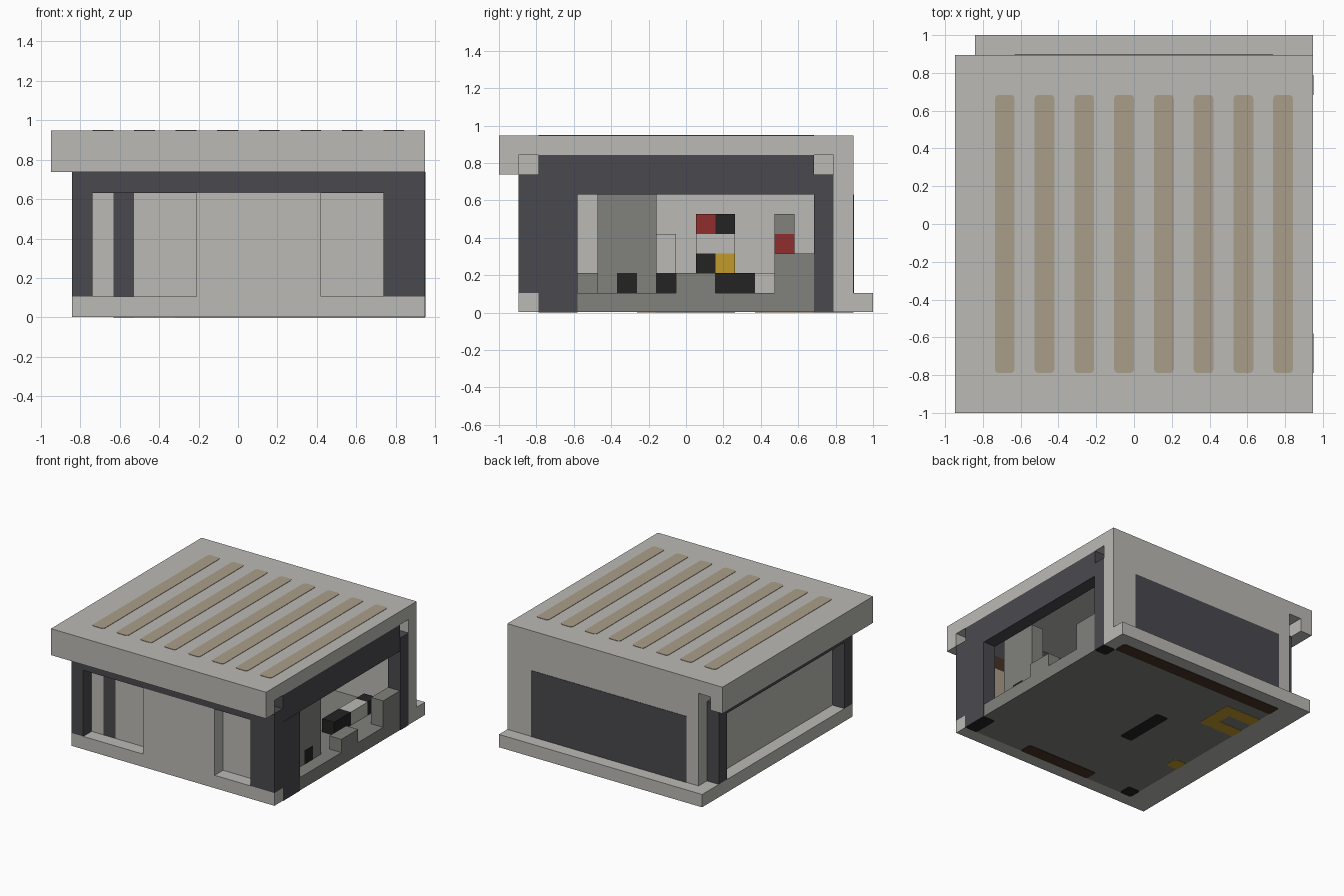
import bpy, bmesh
from mathutils import Vector

cube = bpy.data.objects.get("Cube")
if cube:
    bpy.data.objects.remove(cube, do_unlink=True)

U = 2 / 19          # one block
T = 0.03            # plate thickness in blocks


def material(name, rgb):
    linear = [((c / 255 + 0.055) / 1.055) ** 2.4 for c in rgb] + [1]
    m = bpy.data.materials.new(name)
    m.use_nodes = True
    m.diffuse_color = linear
    m.node_tree.nodes["Principled BSDF"].inputs["Base Color"].default_value = linear
    return m


LIGHT = material("light concrete", (187, 186, 181))
DARK = material("dark frame", (74, 73, 79))
GREY = material("mid grey", (129, 130, 124))
BLACK = material("black", (35, 35, 35))
TAN = material("tan", (170, 158, 138))
BROWN = material("brown", (72, 50, 36))
RED = material("red", (145, 45, 45))
YELLOW = material("yellow", (194, 155, 45))


def box(name, mat, a, b, z, round_off=0):
    """Block-grid box: a counts from the +x edge, b from the front, z up."""
    lo = Vector((9 * U - a[1] * U, -8.5 * U + b[0] * U, z[0] * U))
    hi = Vector((9 * U - a[0] * U, -8.5 * U + b[1] * U, z[1] * U))
    bm = bmesh.new()
    bmesh.ops.create_cube(bm, size=1)
    for v in bm.verts:
        v.co = Vector([(lo[i] + hi[i]) / 2 + v.co[i] * (hi[i] - lo[i]) for i in range(3)])
    if round_off:
        upright = [e for e in bm.edges
                   if abs(e.verts[0].co.z - e.verts[1].co.z) > 1e-4]
        bmesh.ops.bevel(bm, geom=upright, offset=round_off, segments=2,
                        profile=0.5, affect='EDGES')
    me = bpy.data.meshes.new(name)
    bm.to_mesh(me)
    bm.free()
    me.materials.append(mat)
    ob = bpy.data.objects.new(name, me)
    bpy.context.collection.objects.link(ob)
    return ob


# Base slab and ledges
G = (T, 1)
box("floor", GREY, (0, 15), (1, 16), G)
box("front_sill", LIGHT, (0, 17), (0, 1), G)
box("left_sill", LIGHT, (15, 17), (1, 18), G)
box("back_sill", LIGHT, (0, 15), (16, 18), G)

# Roof with front and left lips, and its stripes
box("roof", LIGHT, (0, 18), (-1, 17), (8, 9))
box("front_roof_lip", LIGHT, (0, 18), (-1, 0), (7, 8))
box("left_roof_lip", LIGHT, (17, 18), (0, 17), (7, 8))
for i in range(8):
    box("roof_stripe", TAN, (1 + 2 * i, 2 + 2 * i), (1, 15), (9, 9 + T), 0.02)

# Walls
box("back_wall", LIGHT, (0, 16), (16, 17), (1, 8))
box("back_panel", DARK, (2, 15), (17, 17 + T), (1, 6))
box("left_wall", LIGHT, (15, 16), (1, 16), (1, 8))
box("front_wall", LIGHT, (5, 11), (0, 1), (1, 6))
box("front_window_pane", LIGHT, (1, 14), (1, 2), (1, 6))
box("front_window_post", DARK, (14, 15), (1, 2), (1, 6))
box("inner_blind", TAN, (1, 14), (2, 2 + T), (1, 5))
box("inner_blind_rail", BROWN, (1, 14), (2, 2 + T), (5, 6))

# Dark frame: pillars and beams
box("front_right_pillar", DARK, (0, 2), (0, 1), (1, 6))
box("front_left_pillar", DARK, (16, 17), (0, 1), (1, 6))
box("back_left_pillar", DARK, (16, 17), (15, 16), (1, 7))
box("right_front_pillar", DARK, (-T, 1), (1, 3), (T, 6))
box("right_back_pillar", DARK, (-T, 1), (15, 16), (T, 7))
box("right_beam", DARK, (0, 1), (1, 15), (6, 8))
box("front_beam", DARK, (0, 17), (0, 1), (6, 7))
box("front_inner_beam", DARK, (1, 15), (1, 2), (6, 8))
box("left_beam", DARK, (16, 17), (1, 15), (6, 7))

# Furniture near the open right side
box("tall_cabinet", GREY, (1, 2), (4, 7), (1, 6))
box("cabinet_vent", BLACK, (1 - T, 1), (5, 6), (1, 2))
box("low_counter", GREY, (0, 1), (8, 10), (1, 2))
box("tall_counter", GREY, (0, 1), (13, 15), (1, 3))
box("seat", BLACK, (2, 3), (10, 12), (1, 2))
box("bench", LIGHT, (2, 3), (12, 14), (1, 2))
box("bench_end", BLACK, (2, 3), (14, 15), (1, 2))
box("stool", BLACK, (4, 5), (7, 8), (1, 2))
box("stool_back", LIGHT, (4, 5), (7, 8), (2, 4))
box("small_block", GREY, (6, 7), (3, 4), (1, 2))

# Shelf and stored goods along the left wall
S = (14, 15)
box("shelf", LIGHT, S, (9, 11), (3, 4))
box("red_crate", RED, S, (9, 10), (4, 5))
box("upper_black_crate", BLACK, S, (10, 11), (4, 5))
box("lower_black_crate", BLACK, S, (9, 10), (2, 3))
box("yellow_crate", YELLOW, S, (10, 11), (2, 3))
box("wall_red_crate", RED, S, (13, 14), (3, 4))
box("wall_grey_crate", GREY, S, (13, 14), (4, 5))

# Painted marks under the floor
for name, mat, a, b in (
        ("back_strip", BROWN, (1, 15), (16, 17)),
        ("front_strip", BROWN, (5, 11), (1, 2)),
        ("centre_line", BLACK, (9, 10), (7, 11)),
        ("post_foot", BLACK, (14, 15), (1, 2)),
        ("front_pillar_foot", BLACK, (0, 1), (1, 3)),
        ("back_pillar_foot", BLACK, (0, 1), (15, 16)),
        ("yellow_spot", YELLOW, (14, 15), (6, 7)),
        ("yellow_bar_side", YELLOW, (12, 13), (12, 15)),
        ("yellow_bar_front", YELLOW, (13, 15), (12, 13)),
        ("yellow_bar_back", YELLOW, (13, 15), (14, 15))):
    box(name, mat, a, b, (0, T), 0.015)
